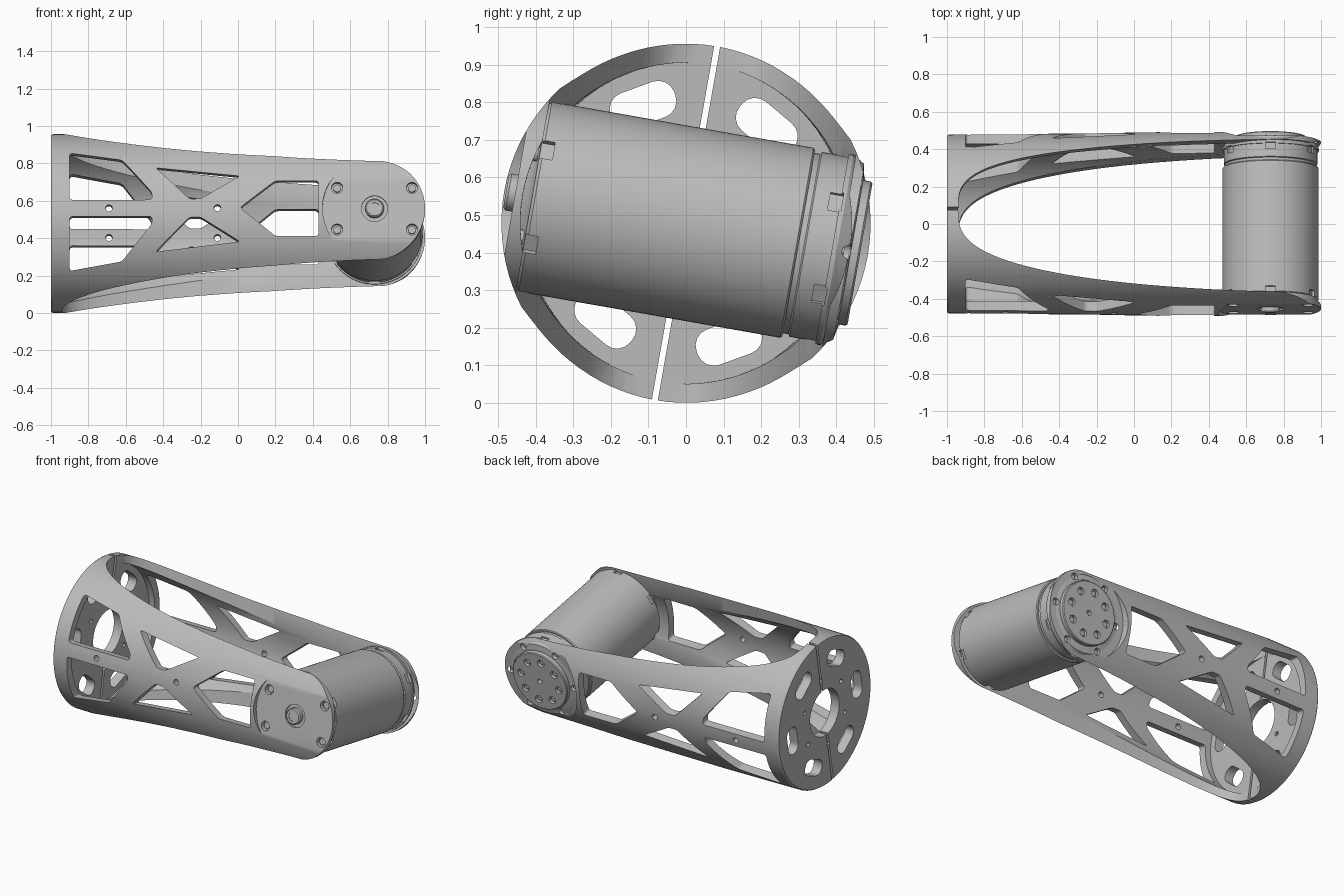
import bpy, bmesh, math
from mathutils import Matrix, Vector

if "Cube" in bpy.data.objects:
    bpy.data.objects.remove(bpy.data.objects["Cube"], do_unlink=True)

grey = bpy.data.materials.new("machined_grey")
grey.use_nodes = True
grey.diffuse_color = (0.5, 0.5, 0.5, 1)
grey.node_tree.nodes["Principled BSDF"].inputs["Base Color"].default_value = (0.5, 0.5, 0.5, 1)

JOINT = 0.73      # x of the motor axis
PLACE = Matrix.Translation((0, 0, 0.478)) @ Matrix.Rotation(math.radians(-10), 4, 'X')
LAYOUT = {'x': lambda a, b, h: (h, a, b), 'y': lambda a, b, h: (a, h, b), 'z': lambda a, b, h: (a, b, h)}


def to_object(bm, name):
    bmesh.ops.recalc_face_normals(bm, faces=bm.faces)
    mesh = bpy.data.meshes.new(name)
    bm.to_mesh(mesh)
    bm.free()
    mesh.materials.append(grey)
    ob = bpy.data.objects.new(name, mesh)
    bpy.context.scene.collection.objects.link(ob)
    return ob


def prism(points, axis, lo, hi, rounding=0, name="cutter"):
    """Extrude a flat outline along an axis, with optional rounded corners."""
    bm = bmesh.new()
    bm.faces.new([bm.verts.new(LAYOUT[axis](a, b, lo)) for a, b in points])
    if rounding:
        bmesh.ops.bevel(bm, geom=bm.verts[:], offset=rounding, offset_type='OFFSET',
                        segments=4, profile=0.5, affect='VERTICES')
    out = bmesh.ops.extrude_face_region(bm, geom=bm.faces[:])
    moved = [g for g in out["geom"] if isinstance(g, bmesh.types.BMVert)]
    bmesh.ops.translate(bm, verts=moved, vec=LAYOUT[axis](0, 0, hi - lo))
    return to_object(bm, name)


def circle(cx, cy, r, n=24):
    return [(cx + r * math.cos(2 * math.pi * i / n), cy + r * math.sin(2 * math.pi * i / n)) for i in range(n)]


def polar(r, degrees, cx=0.0):
    return cx + r * math.cos(math.radians(degrees)), r * math.sin(math.radians(degrees))


def lathe(profile, axis, name, closed=False, steps=96):
    """Spin (radius, height) points about the tube axis (x) or the motor axis (y)."""
    bm = bmesh.new()
    if axis == 'x':
        vs = [bm.verts.new((h, 0, r)) for r, h in profile]
        cent, direction = (0, 0, 0), (1, 0, 0)
    else:
        vs = [bm.verts.new((JOINT, h, r)) for r, h in profile]
        cent, direction = (JOINT, 0, 0), (0, 1, 0)
    pairs = list(zip(vs, vs[1:])) + ([(vs[-1], vs[0])] if closed else [])
    edges = [bm.edges.new(p) for p in pairs]
    bmesh.ops.spin(bm, geom=vs + edges, cent=cent, axis=direction, angle=2 * math.pi, steps=steps)
    bmesh.ops.remove_doubles(bm, verts=bm.verts[:], dist=1e-5)
    return to_object(bm, name)


def cut(ob, cutters, keep=False):
    """Subtract each cutter and bake the result."""
    for c in cutters:
        mod = ob.modifiers.new("cut", 'BOOLEAN')
        mod.operation, mod.solver, mod.object = 'DIFFERENCE', 'EXACT', c
    bpy.context.view_layer.update()
    baked = bpy.data.meshes.new_from_object(ob.evaluated_get(bpy.context.evaluated_depsgraph_get()))
    ob.modifiers.clear()
    ob.data = baked
    if not keep:
        for c in cutters:
            bpy.data.objects.remove(c, do_unlink=True)


def box(cx, cy, cz, sx, sy, sz, turn=0):
    """Box turned about the motor axis."""
    bm = bmesh.new()
    bmesh.ops.create_cube(bm, size=1, matrix=Matrix.Translation((cx, cy, cz))
                          @ Matrix.Rotation(turn, 4, 'Y') @ Matrix.Diagonal((sx, sy, sz, 1)))
    return to_object(bm, "cutter")


# Tube with an end plate and a central bore
tube = lathe([(0.15, -1), (0.472, -1), (0.478, -0.99), (0.484, -0.3), (0.492, 0.2), (0.492, 1.02),
              (0.442, 1.02), (0.433, -0.3), (0.428, -0.94), (0.15, -0.94)], 'x', "tube", closed=True)
cutters = []

# Long U-shaped opening between the two side arms
edge = []
for i in range(1, 33):
    s = (i / 32) ** 2
    edge.append((-0.94 + 1.9 * s, 0.415 * (1 - (1 - s) ** 2) ** 0.32))
edge.append((1.3, 0.415))
cutters.append(prism([(-0.94, 0)] + edge + [(x, -y) for x, y in reversed(edge)], 'z', -0.8, 0.8))

# Round nose at the joint
nose = [polar(0.27, -90 + 180 * i / 32, JOINT) for i in range(33)]
cutters.append(prism(nose + [(JOINT, 0.7), (1.3, 0.7), (1.3, -0.7), (JOINT, -0.7)], 'y', -0.8, 0.8))

# Truss windows through both arms
window = [(-0.9, 0.045), (-0.46, 0.045), (-0.46, 0.085), (-0.62, 0.275), (-0.9, 0.32)]
triangle = [(-0.44, 0.228), (0.01, 0.178), (-0.2, 0.05), (-0.26, 0.05)]
for side in (1, -1):
    cutters.append(prism([(x, z * side) for x, z in window], 'y', -0.8, 0.8, 0.016))
    cutters.append(prism([(x, z * side) for x, z in triangle], 'y', -0.8, 0.8, 0.012))
cutters.append(prism([(0.01, 0), (0.2, 0.15), (0.43, 0.15), (0.43, -0.15), (0.2, -0.15)],
                     'y', -0.8, 0.8, 0.016))
for x in (-0.69, -0.11):
    cutters.append(prism(circle(x, 0, 0.018), 'y', -0.8, 0.8))

# Slots and small holes in the end plate
for k in range(6):
    turn = Matrix.Rotation(math.radians(60 * k), 2)
    slot = [turn @ Vector((0.335 + a, b)) for a, b in
            ((-0.05, -0.09), (0.05, -0.09), (0.05, 0.09), (-0.05, 0.09))]
    cutters.append(prism([tuple(v) for v in slot], 'x', -1.1, -0.9, 0.045))
    cutters.append(prism(circle(*polar(0.22, 60 * k + 30), 0.014, 12), 'x', -1.1, -0.9))

# Flat faces at the joint, boss recess and front screw holes
cutters.append(prism(circle(JOINT, 0, 0.278, 64), 'y', -0.8, -0.462))
cutters.append(prism(circle(JOINT, 0, 0.278, 64), 'y', 0.442, 0.8))
cutters.append(prism(circle(JOINT, 0, 0.07, 40), 'y', -0.8, -0.452))
screws = [(JOINT + sx * 0.2, sz * 0.113) for sx in (1, -1) for sz in (1, -1)]
for x, z in screws:
    cutters.append(prism(circle(x, z, 0.03), 'y', -0.8, -0.43))
cut(tube, cutters)

# Split into two arms with a narrow gap
parts = []
for name, sign in (("front_arm", -1), ("rear_arm", 1)):
    arm = bpy.data.objects.new(name, tube.data.copy())
    bpy.context.scene.collection.objects.link(arm)
    cut(arm, [box(0, -sign * (0.5 - 0.008), 0, 3, 1, 3)])
    parts.append(arm)
bpy.data.objects.remove(tube, do_unlink=True)

# Motor housing with groove, rear cap and output flange
motor = lathe([(0, -0.446), (0.18, -0.446), (0.19, -0.436), (0.235, -0.418), (0.25, -0.416), (0.257, -0.408),
               (0.257, 0.3), (0.252, 0.305), (0.244, 0.305), (0.244, 0.32), (0.25, 0.324), (0.25, 0.395),
               (0.258, 0.395), (0.258, 0.408), (0.238, 0.44), (0.205, 0.446), (0.205, 0.44),
               (0.195, 0.44), (0.195, 0.466), (0.19, 0.471), (0, 0.471)], 'y', "motor")
notches = []
for k in range(6):
    x, z = polar(0.255, 60 * k + 30, JOINT)
    for y in (-0.398, 0.383):
        notches.append(box(x, y, z, 0.03, 0.035, 0.055, -math.radians(60 * k + 30)))
for k in range(8):
    notches.append(prism(circle(*polar(0.135, 45 * k + 10, JOINT), 0.024), 'y', 0.452, 0.6))
notches.append(prism(circle(JOINT, 0, 0.016), 'y', 0.445, 0.6))
cut(motor, notches)
parts.append(motor)

# Cap screw holes shared by the rear arm and the motor
rim = [prism(circle(*polar(0.228, 60 * k, JOINT), 0.021), 'y', 0.418, 0.6) for k in range(6)]
cut(motor, rim, keep=True)
cut(parts[1], rim)

# Shaft boss and screw heads
parts.append(lathe([(0, -0.44), (0.05, -0.44), (0.05, -0.48), (0.043, -0.487), (0.028, -0.487),
                    (0.028, -0.483), (0, -0.483)], 'y', "shaft_boss", steps=40))
for x, z in screws:
    parts.append(prism(circle(x, z, 0.02), 'y', -0.446, -0.42, name="front_screw"))
for k in range(8):
    parts.append(prism(circle(*polar(0.135, 45 * k + 10, JOINT), 0.016), 'y', 0.44, 0.46, name="flange_screw"))
for k in range(6):
    parts.append(prism(circle(*polar(0.228, 60 * k, JOINT), 0.014), 'y', 0.41, 0.428, name="rim_screw"))

# Tilt into place and shade
bpy.ops.object.select_all(action='DESELECT')
for ob in parts:
    ob.data.transform(PLACE)
    ob.select_set(True)
bpy.context.view_layer.objects.active = parts[0]
bpy.ops.object.shade_smooth_by_angle(angle=math.radians(30))
